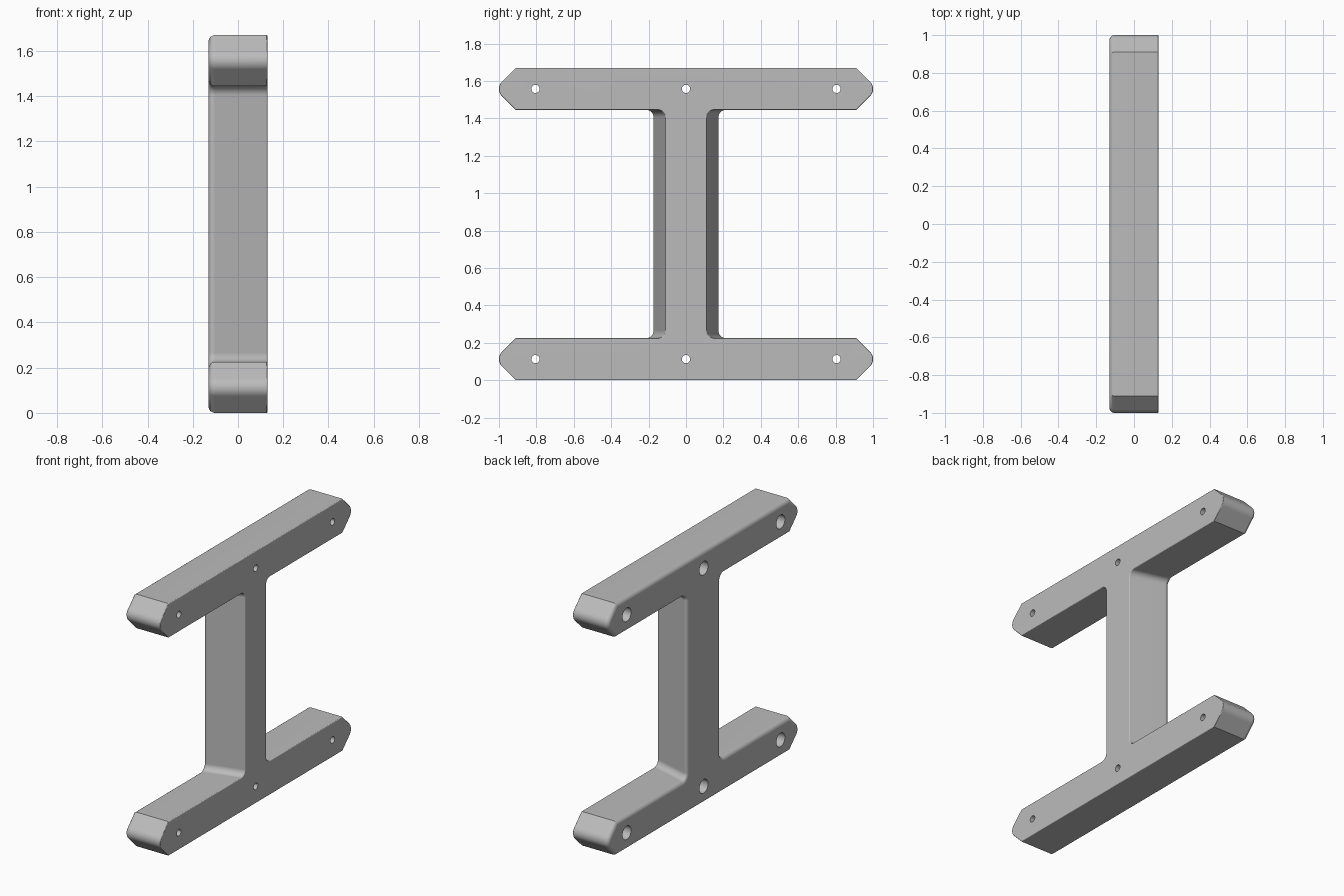
import bpy
import bmesh
from math import sin, cos, pi, tan, radians

if "Cube" in bpy.data.objects:
    bpy.data.objects.remove(bpy.data.objects["Cube"])

HEIGHT, BAR, HALF_X = 1.67, 0.225, 0.13
SHOULDER, TIP_R, FILLET = 0.91, 0.054, 0.04
BACK_R, FRONT_R = 0.028, 0.005          # edge rounding on the -x and +x faces
ZC = HEIGHT / 2


def arc(cy, cz, r, start, end, steps):
    angles = [radians(start + (end - start) * k / steps) for k in range(steps + 1)]
    return [(cy + r * cos(a), cz + r * sin(a)) for a in angles]


def outline(x, inset):
    """Closed frame outline in y, z; one quarter is made and mirrored."""
    web = 0.145 - 0.035 * x / HALF_X
    inner, top = ZC - BAR, ZC
    shoulder = SHOULDER - inset * tan(pi / 8)
    tip_y = SHOULDER + BAR / 2 - TIP_R * 2 ** 0.5
    quarter = arc(web + FILLET, inner - FILLET, FILLET + inset, 180, 90, 8)
    quarter.append((shoulder, inner + inset))
    quarter += arc(tip_y, top - BAR / 2, TIP_R - inset, -45, 45, 12)
    quarter.append((shoulder, top - inset))
    upper = quarter + [(-y, z) for y, z in reversed(quarter)]
    loop = upper + [(-y, -z) for y, z in upper]
    return [(x, y, z + ZC) for y, z in loop]


def skin(bm, rings):
    """Join successive rings with quads and cap both ends."""
    loops = [[bm.verts.new(p) for p in ring] for ring in rings]
    n = len(loops[0])
    for a, b in zip(loops, loops[1:]):
        for i in range(n):
            j = (i + 1) % n
            bm.faces.new((a[i], a[j], b[j], b[i]))
    bm.faces.new(loops[0][::-1])
    bm.faces.new(loops[-1])


def make_object(name, bm):
    bmesh.ops.recalc_face_normals(bm, faces=bm.faces)
    mesh = bpy.data.meshes.new(name)
    bm.to_mesh(mesh)
    bm.free()
    obj = bpy.data.objects.new(name, mesh)
    bpy.context.collection.objects.link(obj)
    return obj


grey = bpy.data.materials.new("mid grey")
grey.use_nodes = True
grey.diffuse_color = (0.5, 0.5, 0.5, 1)
grey.node_tree.nodes["Principled BSDF"].inputs["Base Color"].default_value = (0.5, 0.5, 0.5, 1)

# Frame: two bars and a tapered web, rounded at both faces
rings = []
for k in range(7):
    a = pi / 2 * k / 6
    rings.append(outline(-HALF_X + BACK_R * (1 - cos(a)), BACK_R * (1 - sin(a))))
for k in range(4):
    a = pi / 2 * k / 3
    rings.append(outline(HALF_X - FRONT_R * (1 - sin(a)), FRONT_R * (1 - cos(a))))
bm = bmesh.new()
skin(bm, rings)
frame = make_object("h_frame", bm)
frame.data.materials.append(grey)

# Stepped screw holes, wide from the -x face and narrow through the +x face
bm = bmesh.new()
for y in (-0.805, 0, 0.805):
    for z in (BAR / 2, HEIGHT - BAR / 2):
        steps = ((-0.2, 0.045), (0.03, 0.045), (0.03, 0.022), (0.2, 0.022))
        skin(bm, [[(x, y + r * cos(2 * pi * k / 32), z + r * sin(2 * pi * k / 32))
                   for k in range(32)] for x, r in steps])
cutter = make_object("screw_hole_cutter", bm)
cutter.hide_render = True
cutter.data.materials.append(grey)

bpy.ops.object.select_all(action="DESELECT")
bpy.context.view_layer.objects.active = frame
frame.select_set(True)
cut = frame.modifiers.new("screw_holes", "BOOLEAN")
cut.operation = "DIFFERENCE"
cut.solver = "EXACT"
cut.object = cutter
bpy.ops.object.modifier_apply(modifier=cut.name)
bpy.data.objects.remove(cutter)

# Smooth rounded edges with flat main faces
bpy.ops.object.shade_smooth_by_angle(angle=radians(32))
weighted = frame.modifiers.new("flat_faces", "WEIGHTED_NORMAL")
weighted.keep_sharp = True
